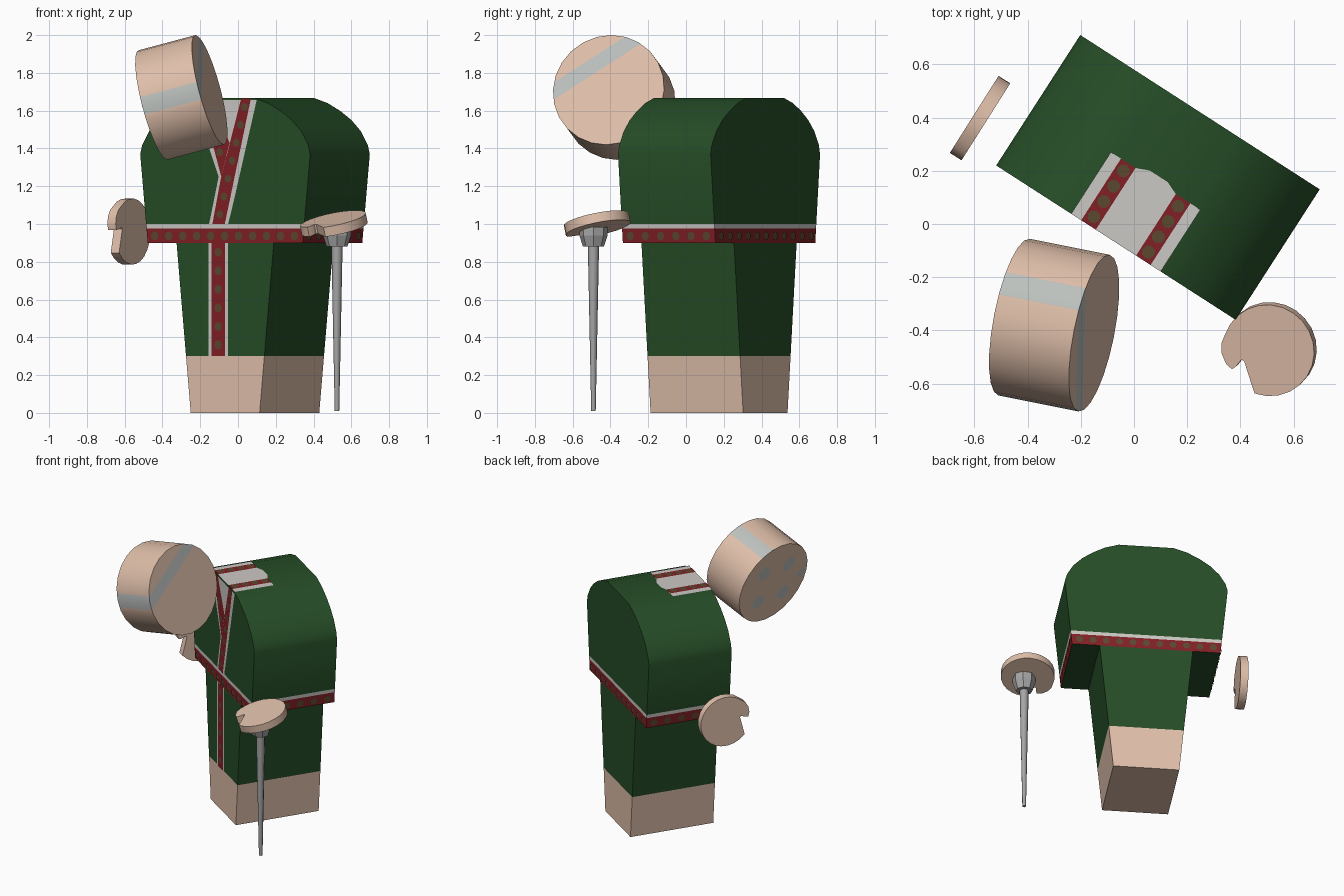
import bpy, bmesh, math
from mathutils import Vector, Matrix

if "Cube" in bpy.data.objects:
    bpy.data.objects.remove(bpy.data.objects["Cube"])


def material(name, r, g, b):
    m = bpy.data.materials.new(name)
    m.diffuse_color = (r, g, b, 1)
    m.use_nodes = True
    m.node_tree.nodes["Principled BSDF"].inputs["Base Color"].default_value = m.diffuse_color
    return m


GREEN = material("robe green", .019, .074, .020)
SKIN = material("skin", .74, .52, .40)
RED = material("trim red", .22, .014, .018)
WHITE = material("trim white", .60, .58, .55)
OLIVE = material("trim olive", .105, .065, .030)
STEEL = material("steel", .38, .38, .38)
BAND = material("band grey", .50, .53, .51)


def frame(origin, x, y):
    """Matrix with the given x axis, y axis and outward z."""
    x, y = Vector(x).normalized(), Vector(y).normalized()
    z = x.cross(y).normalized()
    y = z.cross(x)
    return Matrix.Translation(origin) @ Matrix((x, y, z)).transposed().to_4x4()


def finish(name, bm, mats, matrix, smooth=None, recalc=True):
    if recalc:
        bmesh.ops.recalc_face_normals(bm, faces=bm.faces)
    me = bpy.data.meshes.new(name)
    bm.to_mesh(me)
    bm.free()
    for m in mats:
        me.materials.append(m)
    ob = bpy.data.objects.new(name, me)
    bpy.context.collection.objects.link(ob)
    ob.matrix_world = matrix
    if smooth:
        bpy.ops.object.select_all(action='DESELECT')
        ob.select_set(True)
        bpy.context.view_layer.objects.active = ob
        bpy.ops.object.shade_smooth_by_angle(angle=math.radians(smooth))
    return ob


def cut(bm, co, no):
    bmesh.ops.bisect_plane(bm, geom=bm.verts[:] + bm.edges[:] + bm.faces[:],
                           plane_co=co, plane_no=no)


def prism(outline, depth):
    """Outline in x, y extruded along z, centred on z = 0."""
    bm = bmesh.new()
    f = bm.faces.new([bm.verts.new((x, y, -depth / 2)) for x, y in outline])
    r = bmesh.ops.extrude_face_region(bm, geom=[f])
    bmesh.ops.translate(bm, vec=(0, 0, depth),
                        verts=[v for v in r["geom"] if isinstance(v, bmesh.types.BMVert)])
    return bm


def plates(name, polys, mat, matrix, lift):
    """Thin painted shapes lying on a frame."""
    bm = bmesh.new()
    for p in polys:
        bm.faces.new([bm.verts.new((x, y, lift)) for x, y in p])
    bm.normal_update()
    for f in bm.faces:
        if f.normal.z < 0:
            f.normal_flip()
    return finish(name, bm, [mat], matrix, recalc=False)


def dot(x, y, r, n=8):
    return [(x + r * math.cos(2 * math.pi * i / n), y + r * math.sin(2 * math.pi * i / n))
            for i in range(n)]


def row(a, b, n, r):
    """Dots spaced evenly from a to b."""
    return [dot(a[0] + (b[0] - a[0]) * i / (n - 1), a[1] + (b[1] - a[1]) * i / (n - 1), r)
            for i in range(n)]


# Body frame: turned about the vertical
BODY = Matrix.Translation((.09, .175, 0)) @ Matrix.Rotation(math.radians(-32.8), 4, 'Z')
HALF = .2915
UPRIGHT = BODY @ frame((0, 0, 0), (1, 0, 0), (0, 0, 1))

# Upper body: rounded block with a red and white hem
right = [(.488, .90), (.535, 1.37), (.522, 1.42), (.48, 1.49), (.42, 1.55),
         (.35, 1.598), (.27, 1.64), (.18, 1.668)]
bm = prism(right + [(-x, y) for x, y in reversed(right)], 2 * HALF)
for h in (.975, 1.0):
    cut(bm, (0, h, 0), (0, 1, 0))
for f in bm.faces:
    h = f.calc_center_median().y
    f.material_index = 1 if .901 < h < .975 else 2 if .975 < h < 1.0 else 0
finish("upper_body", bm, [GREEN, RED, WHITE], UPRIGHT, 35)

# Lower body: tapered block with bare base
bm = prism([(-.217, 0), (.217, 0), (.306, .9), (-.306, .9)], 2 * HALF)
cut(bm, (0, .3, 0), (0, 1, 0))
for f in bm.faces:
    f.material_index = 1 if f.calc_center_median().y < .3 else 0
finish("lower_body", bm, [GREEN, SKIN], UPRIGHT)

# Faces of the body that carry trim
FRONT = BODY @ frame((0, -HALF, 0), (1, 0, 0), (0, 0, 1))
BACK = BODY @ frame((0, HALF, 0), (-1, 0, 0), (0, 0, 1))
RIGHT = BODY @ frame((.488, 0, .9), (0, 1, 0), (.1, 0, 1))
LEFT = BODY @ frame((-.488, 0, .9), (0, -1, 0), (-.1, 0, 1))
TOP = BODY @ frame((0, 0, 1.668), (1, 0, 0), (0, 1, 0))

# Hem dots
plates("hem_dots_front", row((-.44, .937), (.44, .937), 11, .024), OLIVE, FRONT, .006)
plates("hem_dots_back", row((-.44, .937), (.44, .937), 11, .024), OLIVE, BACK, .006)
plates("hem_dots_right", row((-.24, .037), (.24, .037), 6, .024), OLIVE, RIGHT, .006)
plates("hem_dots_left", row((-.24, .037), (.24, .037), 6, .024), OLIVE, LEFT, .006)

# Skirt stripe and crossed collar on the front
plates("front_trim_white", [
    [(-.105, .3), (.02, .3), (.02, .9), (-.105, .9)],
    [(-.10, 1), (.02, 1), (.055, 1.12), (-.04, 1.25)],
    [(-.04, 1.25), (.055, 1.12), (.2, 1.657), (-.2, 1.657)]], WHITE, FRONT, .002)
plates("front_trim_red", [
    [(-.085, .3), (.003, .3), (.003, .9), (-.085, .9)],
    [(-.078, 1), (0, 1), (.04, 1.16), (-.025, 1.24)],
    [(-.025, 1.24), (.04, 1.16), (.164, 1.663), (.104, 1.666)],
    [(-.022, 1.25), (.03, 1.43), (-.086, 1.666), (-.152, 1.664)]], RED, FRONT, .004)
plates("front_trim_dots",
       row((-.041, .36), (-.041, .85), 6, .024) + row((-.03, 1.05), (.125, 1.62), 7, .022)
       + row((-.03, 1.38), (-.11, 1.61), 3, .022), OLIVE, FRONT, .006)

# Collar continued over the shoulders
plates("collar_white", [[(-.2, -HALF), (.2, -HALF), (.2, -.016), (-.2, -.016)]],
       WHITE, TOP, .003)
plates("collar_red", [[(s * .09, -HALF), (s * .155, -HALF), (s * .155, -.016), (s * .09, -.016)]
                      for s in (-1, 1)], RED, TOP, .005)
plates("collar_dots", [d for s in (-1, 1)
                       for d in row((s * .122, -.255), (s * .122, -.05), 4, .025)],
       OLIVE, TOP, .007)
plates("collar_back_edge", [[(-.09, -.016), (.09, -.016), (.04, .005), (-.04, .005)]],
       WHITE, TOP, .003)

# Head: tilted drum with a grey band across it
axis = Vector((.949, -.19, .253)).normalized()
side = Vector((.196, .98, 0)).normalized()
mid = Vector((-.30, -.38, 1.67))
LENGTH = .316
bm = bmesh.new()
bmesh.ops.create_cone(bm, cap_ends=True, segments=24, radius1=.3, radius2=.3, depth=LENGTH)
n = Vector((-.56, .83, 0)).normalized()
for d in (.12, .2):
    cut(bm, n * d, n)
for f in bm.faces:
    c = f.calc_center_median()
    f.material_index = 1 if .12 < c.dot(n) < .2 and c.z > -LENGTH / 2 + .01 else 0
finish("head", bm, [SKIN, BAND], frame(mid, side, axis.cross(side)), 35)

# Face spots on the far end of the head
FACE = frame(mid - axis * LENGTH / 2, -side, axis.cross(side))
plates("face_spots", [dot(x, y, .052, 12) for x in (-.11, .11) for y in (-.115, .115)]
       + [dot(.245, -.01, .035, 12)], BAND, FACE, .004)

# Hands: thick discs with a thumb notch
arc = [(.175 * math.cos(math.radians(a)), .175 * math.sin(math.radians(a)))
       for a in range(-110, 161, 15)]
hand = arc + [(-.178, .03), (-.18, -.01), (-.165, -.05), (-.143, -.072),
              (-.125, -.06), (-.105, -.035), (-.095, -.04)]
right_hand = frame((.51, -.47, 1.0), (1, 0, .2), (0, 1, .2))
left_hand = (frame((-.58, .395, .96), (.535, .845, 0), (0, 0, 1))
             @ Matrix.Rotation(math.radians(-30), 4, 'Z'))
for name, m in (("right_hand", right_hand), ("left_hand", left_hand)):
    finish(name, prism(hand, .052), [SKIN], m, 30)

# Sword hanging below the right hand: blade, then faceted guard
for name, rings in (("sword_blade", [(.01, .012), (.9, .03)]),
                    ("sword_guard_lower", [(.88, .055), (.94, .075)]),
                    ("sword_guard_upper", [(.94, .075), (.985, .075)])):
    (z0, r0), (z1, r1) = rings
    bm = bmesh.new()
    bmesh.ops.create_cone(bm, cap_ends=True, segments=8, radius1=r0, radius2=r1, depth=z1 - z0)
    finish(name, bm, [STEEL], Matrix.Translation((.524, -.49, (z0 + z1) / 2)),
           50 if name == "sword_blade" else None)
